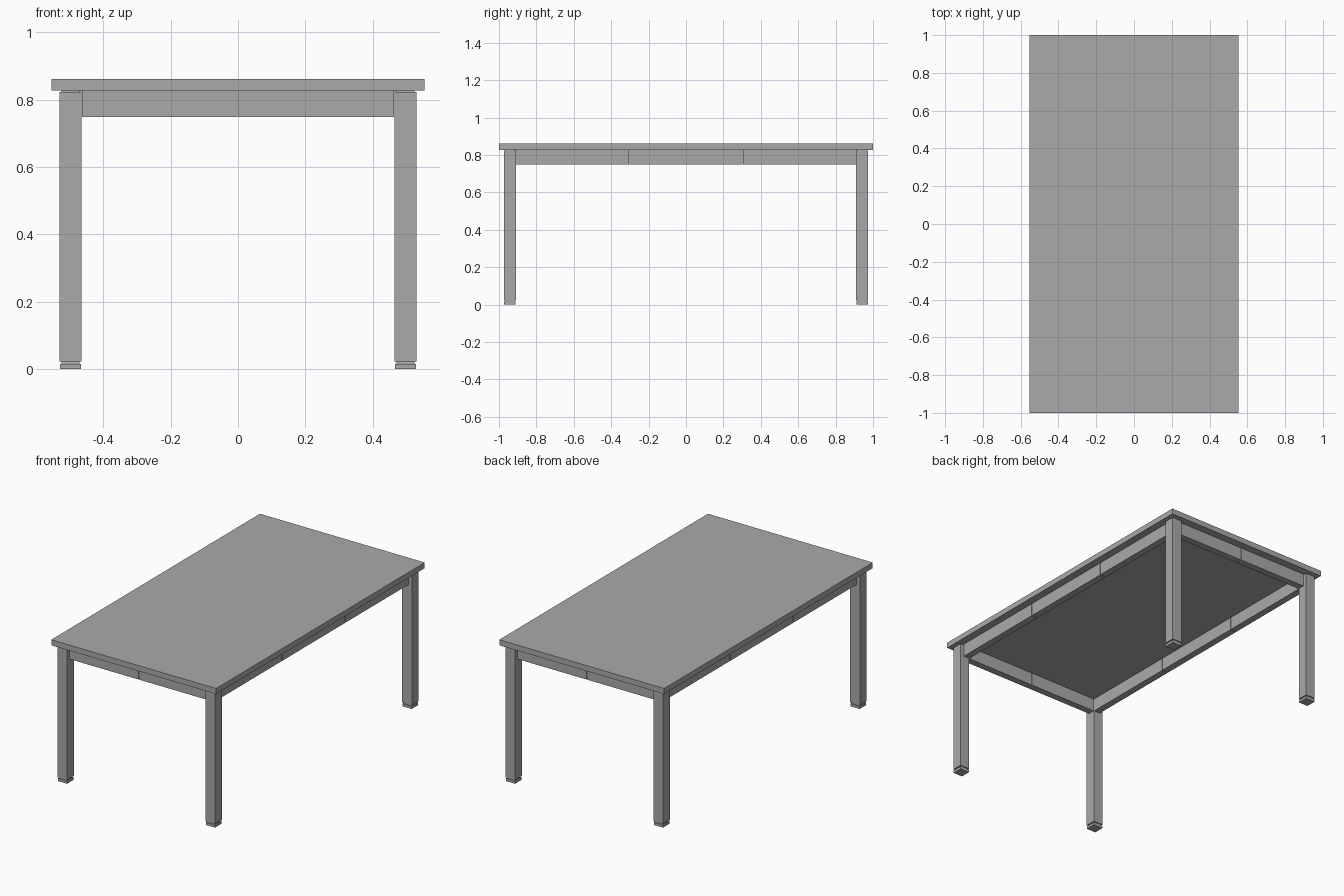
import bpy
import bmesh
from mathutils import Vector

cube = bpy.data.objects.get("Cube")
if cube:
    bpy.data.objects.remove(cube, do_unlink=True)

grey = bpy.data.materials.new("plain grey")
grey.use_nodes = True
colour = (0.402, 0.402, 0.402, 1.0)
grey.diffuse_color = colour
grey.node_tree.nodes["Principled BSDF"].inputs["Base Color"].default_value = colour

# Main dimensions
HALF_X, HALF_Y = 0.553, 1.0          # tabletop
TOP_LOW, TOP_HIGH = 0.827, 0.861
LEG = 0.064                          # leg width
LEG_X, LEG_Y = 0.497, 0.942          # leg centres
LEG_LOW, LEG_HIGH = 0.023, 0.823
RAIL_LOW, RAIL_HIGH = 0.749, TOP_LOW
RAIL_INSET = 0.022                   # rail set back from the leg face
GAP = 0.004


def add_boxes(name, boxes):
    """One object from a list of (low corner, high corner) boxes."""
    bm = bmesh.new()
    for low, high in boxes:
        low, high = Vector(low), Vector(high)
        made = bmesh.ops.create_cube(bm, size=1)["verts"]
        bmesh.ops.scale(bm, vec=high - low, verts=made)
        bmesh.ops.translate(bm, vec=(low + high) / 2, verts=made)
    mesh = bpy.data.meshes.new(name)
    bm.to_mesh(mesh)
    bm.free()
    mesh.materials.append(grey)
    obj = bpy.data.objects.new(name, mesh)
    bpy.context.collection.objects.link(obj)
    return obj


def post(x, y, half, low, high):
    return (x - half, y - half, low), (x + half, y + half, high)


# Tabletop
add_boxes("tabletop", [((-HALF_X, -HALF_Y, TOP_LOW), (HALF_X, HALF_Y, TOP_HIGH))])

# Legs, each with narrow necks above and below and a levelling foot
for end, sy in (("front", -1), ("back", 1)):
    for side, sx in (("right", -1), ("left", 1)):
        x, y, half = sx * LEG_X, sy * LEG_Y, LEG / 2
        add_boxes(f"{end}_{side}_leg", [post(x, y, half, LEG_LOW, LEG_HIGH)])
        add_boxes(f"{end}_{side}_foot", [post(x, y, half - 0.001, 0, 0.016)])
        add_boxes(f"{end}_{side}_necks", [
            post(x, y, half - 0.006, 0.016, LEG_LOW),
            post(x, y, half - 0.006, LEG_HIGH, TOP_LOW)])


def segments(half_span, count):
    """Equal lengths along a rail with a thin gap at every joint."""
    step = 2 * half_span / count
    for i in range(count):
        start = -half_span + i * step
        yield start + GAP / 2, start + step - GAP / 2


# Rails between the legs, flush with the inner leg faces
for name, s in (("front", -1), ("back", 1)):
    inner, outer = LEG_Y - LEG / 2, LEG_Y + LEG / 2 - RAIL_INSET
    y0, y1 = sorted((s * inner, s * outer))
    add_boxes(f"{name}_rail", [((a, y0, RAIL_LOW), (b, y1, RAIL_HIGH))
                               for a, b in segments(LEG_X - LEG / 2, 2)])
for name, s in (("right", -1), ("left", 1)):
    inner, outer = LEG_X - LEG / 2, LEG_X + LEG / 2 - RAIL_INSET
    x0, x1 = sorted((s * inner, s * outer))
    add_boxes(f"{name}_rail", [((x0, a, RAIL_LOW), (x1, b, RAIL_HIGH))
                               for a, b in segments(LEG_Y - LEG / 2, 3)])
